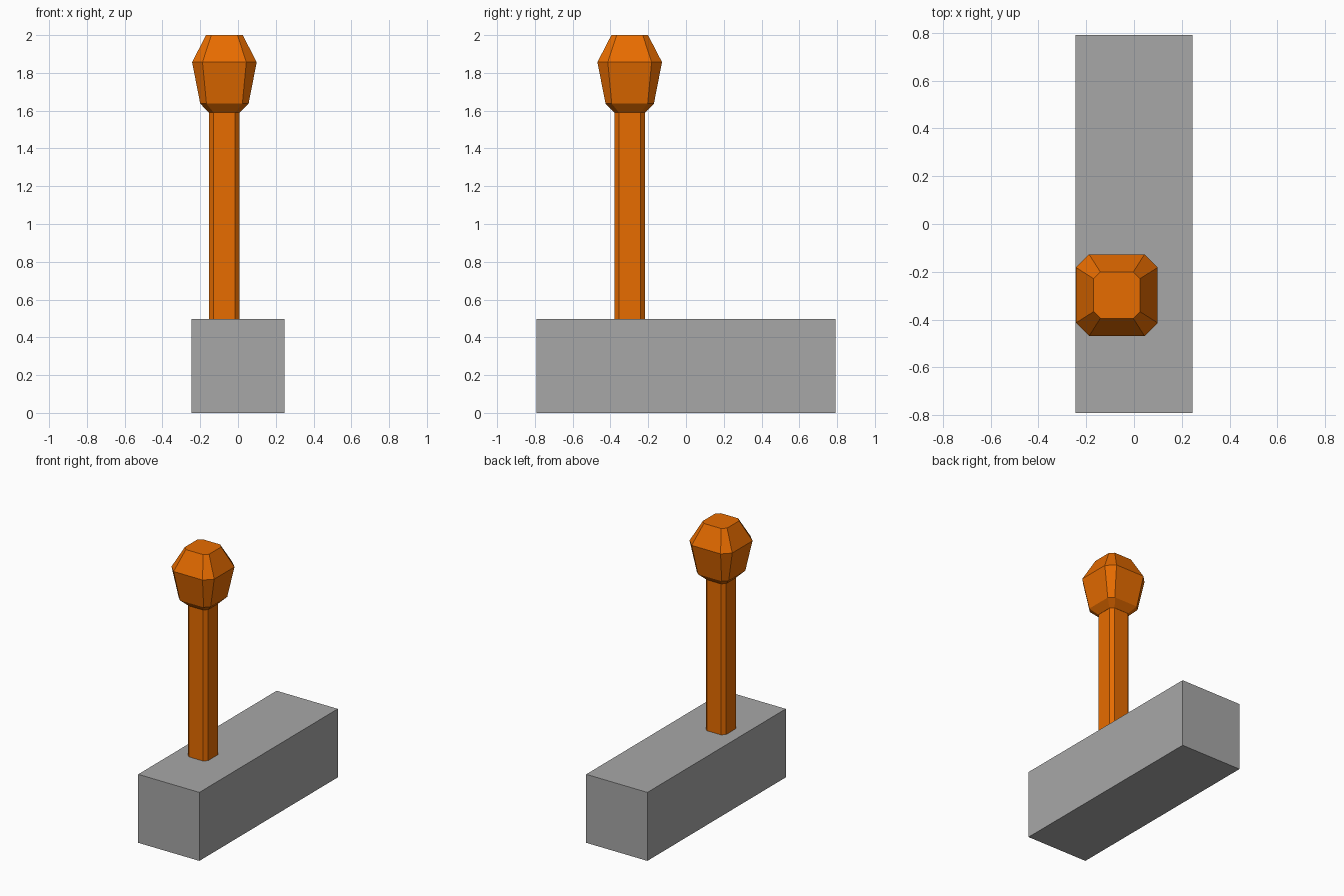
import bpy, bmesh

if "Cube" in bpy.data.objects:
    bpy.data.objects.remove(bpy.data.objects["Cube"])


def material(name, color):
    mat = bpy.data.materials.new(name)
    mat.diffuse_color = (*color, 1.0)
    mat.use_nodes = True
    mat.node_tree.nodes["Principled BSDF"].inputs["Base Color"].default_value = mat.diffuse_color
    return mat


ORANGE = material("orange", (0.8, 0.15, 0.0))
GREY = material("dark_grey", (0.39, 0.39, 0.39))
CX, CY = -0.072, -0.298  # lever axis


def finish(bm, name, mat):
    bmesh.ops.recalc_face_normals(bm, faces=bm.faces)
    mesh = bpy.data.meshes.new(name)
    bm.to_mesh(mesh)
    bm.free()
    mesh.materials.append(mat)
    obj = bpy.data.objects.new(name, mesh)
    bpy.context.collection.objects.link(obj)
    return obj


def loft(name, sections, mat):
    """Stack chamfered squares given as (z, half width, chamfer)."""
    bm = bmesh.new()
    rings = []
    for z, h, c in sections:
        f = h - c
        outline = [(h, -f), (h, f), (f, h), (-f, h),
                   (-h, f), (-h, -f), (-f, -h), (f, -h)]
        rings.append([bm.verts.new((CX + x, CY + y, z)) for x, y in outline])
    for a, b in zip(rings, rings[1:]):
        for i in range(8):
            j = (i + 1) % 8
            bm.faces.new((a[i], a[j], b[j], b[i]))
    bm.faces.new(rings[0][::-1])
    bm.faces.new(rings[-1])
    return finish(bm, name, mat)


# Grey base block
bm = bmesh.new()
bmesh.ops.create_cube(bm, size=1)
bmesh.ops.scale(bm, vec=(0.49, 1.584, 0.496), verts=bm.verts)
bmesh.ops.translate(bm, vec=(0, 0, 0.248), verts=bm.verts)
finish(bm, "base_block", GREY)

# Eight-sided lever shaft
loft("lever_shaft", [(0.49, 0.081, 0.024), (1.595, 0.081, 0.024)], ORANGE)

# Faceted knob
loft("lever_knob", [(1.59, 0.082, 0.025), (1.637, 0.128, 0.033),
                    (1.857, 0.171, 0.055), (2.0, 0.097, 0.028)], ORANGE)
